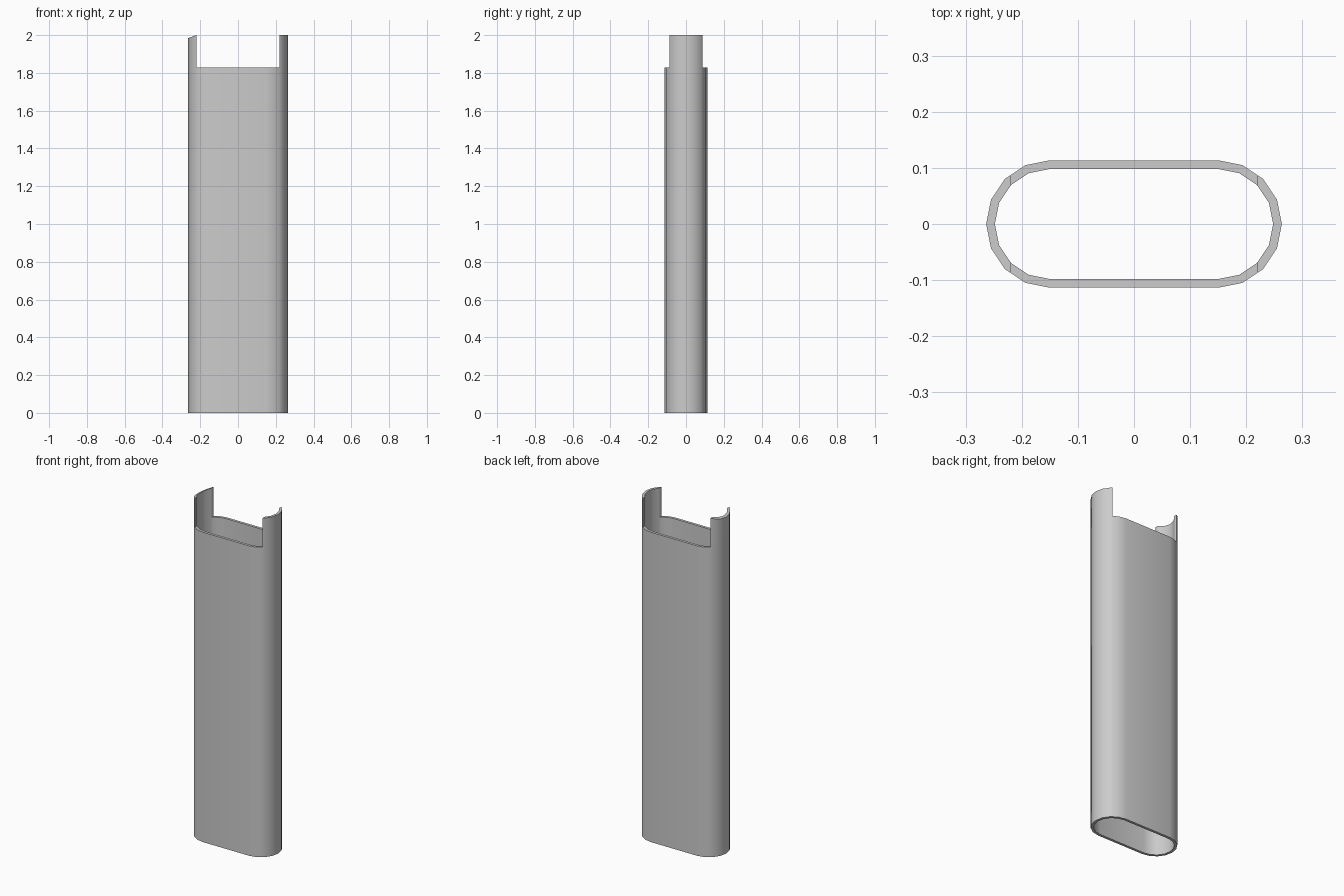
import bpy, bmesh, math

cube = bpy.data.objects.get("Cube")
if cube:
    bpy.data.objects.remove(cube, do_unlink=True)

HALF_STRAIGHT, OUTER_R, WALL = 0.15, 0.1135, 0.0155
BODY_H, FULL_H, TAB_X = 1.828, 2.0, 0.22
ARC_STEPS = 8


def stadium(radius):
    """Outline of a slot shape: two half circles joined by straights."""
    pts = []
    for side, start in ((1, -math.pi / 2), (-1, math.pi / 2)):
        for i in range(ARC_STEPS + 1):
            a = start + math.pi * i / ARC_STEPS
            pts.append((side * HALF_STRAIGHT + radius * math.cos(a),
                        radius * math.sin(a), 0))
    return pts


def raise_faces(bm, faces, height):
    """Extrude faces straight up."""
    out = bmesh.ops.extrude_face_region(bm, geom=faces)["geom"]
    verts = [g for g in out if isinstance(g, bmesh.types.BMVert)]
    bmesh.ops.translate(bm, verts=verts, vec=(0, 0, height))
    return verts


# Flat wall ring
bm = bmesh.new()
outer = [bm.verts.new(p) for p in stadium(OUTER_R)]
inner = [bm.verts.new(p) for p in stadium(OUTER_R - WALL)]
n = len(outer)
for i in range(n):
    j = (i + 1) % n
    bm.faces.new((outer[i], outer[j], inner[j], inner[i]))

# Split lines where the end tabs begin
for x in (-TAB_X, TAB_X):
    geom = bm.verts[:] + bm.edges[:] + bm.faces[:]
    bmesh.ops.bisect_plane(bm, geom=geom, plane_co=(x, 0, 0), plane_no=(1, 0, 0))

# Tube body, then the two taller end tabs
raise_faces(bm, bm.faces[:], BODY_H)
tabs = [f for f in bm.faces
        if all(v.co.z > BODY_H - 0.01 for v in f.verts)
        and abs(f.calc_center_median().x) > TAB_X]
tab_verts = raise_faces(bm, tabs, FULL_H - BODY_H)

# Right tab dips slightly towards its outer tip
for v in tab_verts:
    if v.co.x < -TAB_X:
        v.co.z -= 0.35 * (-TAB_X - v.co.x)

bmesh.ops.recalc_face_normals(bm, faces=bm.faces[:])
mesh = bpy.data.meshes.new("tube_sleeve")
bm.to_mesh(mesh)
bm.free()
sleeve = bpy.data.objects.new("tube_sleeve", mesh)
bpy.context.collection.objects.link(sleeve)

# Plain grey finish
grey = bpy.data.materials.new("light_grey")
grey.use_nodes = True
colour = (0.6, 0.6, 0.6, 1)
grey.diffuse_color = colour
grey.node_tree.nodes["Principled BSDF"].inputs["Base Color"].default_value = colour
mesh.materials.append(grey)

# Smooth curves, sharp rims
bpy.ops.object.select_all(action="DESELECT")
sleeve.select_set(True)
bpy.context.view_layer.objects.active = sleeve
bpy.ops.object.shade_smooth_by_angle(angle=math.radians(30))
